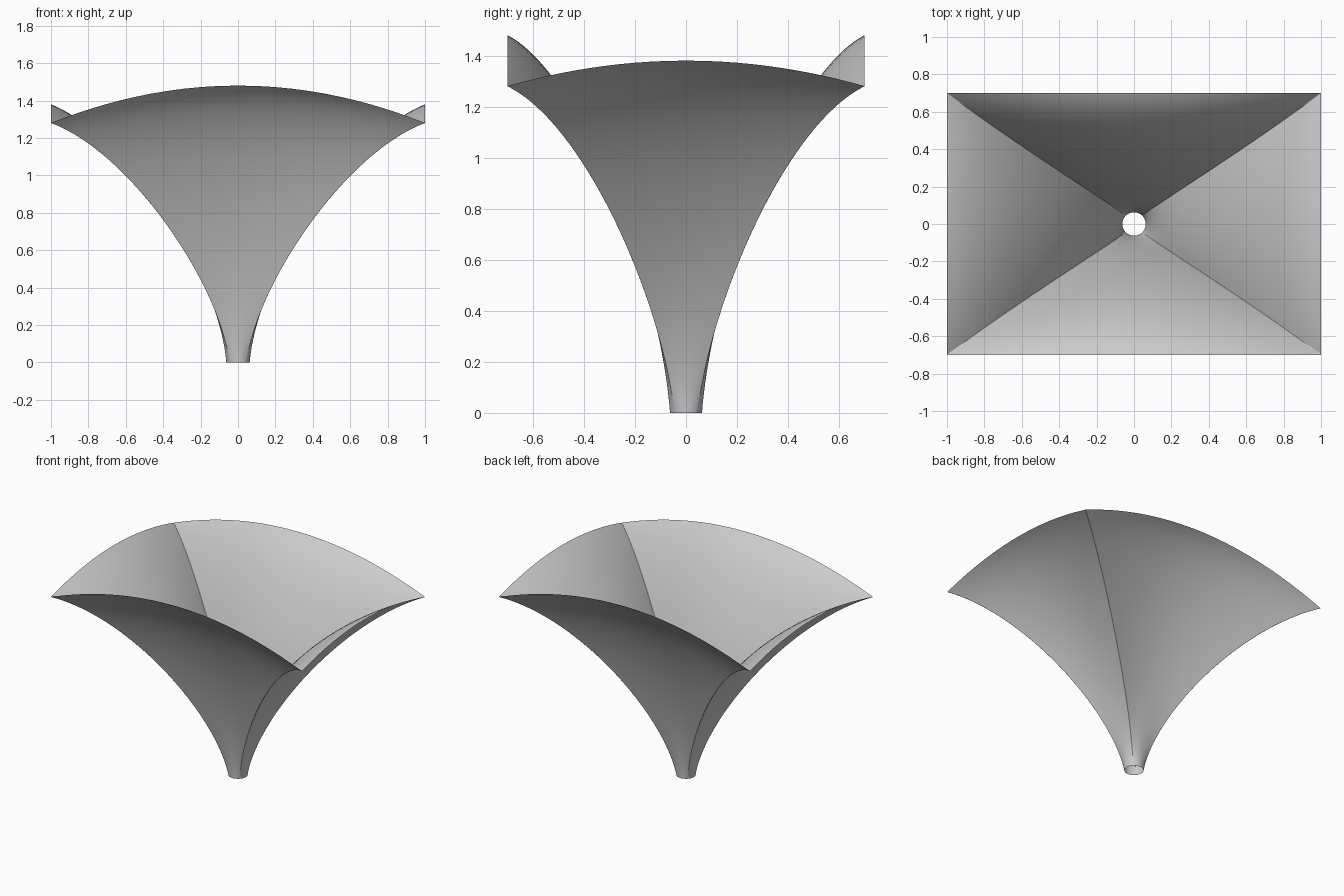
import bpy, bmesh, math
from mathutils import Vector

cube = bpy.data.objects.get("Cube")
if cube:
    bpy.data.objects.remove(cube, do_unlink=True)

SEGS, ROWS = 32, 40
HALF_X, HALF_Y = 1.0, 0.7
BASE_R, CORNER_Z = 0.0625, 1.28
# Control points (x, y, z) of the corner crease between foot and rim
CORNER_LOW, CORNER_HIGH = Vector((0.11, 0.10, 0.45)), Vector((0.59, 0.395, 1.13))

grey = bpy.data.materials.new("light_grey")
grey.use_nodes = True
grey.diffuse_color = (0.6, 0.6, 0.6, 1)
grey.node_tree.nodes["Principled BSDF"].inputs["Base Color"].default_value = (0.6, 0.6, 0.6, 1)


def control(s, middle, corner):
    """Blend a control point from the panel middle (out, z) to its corner (along, out, z)."""
    out = middle[0] + (corner[1] - middle[0]) * s * s
    z = middle[1] + (corner[2] - middle[1]) * s * s
    return Vector((corner[0] * s, -out, z))


def panel_point(s, t, along, out, arch, low, high, corner_low, corner_high):
    """Point on a flared panel facing -y: s runs across (-1..1), t runs up (0..1)."""
    angle = s * math.pi / 4
    foot = Vector((BASE_R * math.sin(angle), -BASE_R * math.cos(angle), 0))
    rim = control(s, (out, CORNER_Z + arch), (along, out, CORNER_Z))
    u = 1 - t
    return (foot * u ** 3 + control(s, low, corner_low) * 3 * t * u * u
            + control(s, high, corner_high) * 3 * t * t * u + rim * t ** 3)


# Four curved panels, from a round foot to a rectangular arched rim
panels = [
    (0, (HALF_X, HALF_Y, 0.20, (0.10, 0.50), (0.405, 1.33), CORNER_LOW, CORNER_HIGH)),
    (1, (HALF_Y, HALF_X, 0.10, (0.10, 0.475), (0.60, 1.22), CORNER_LOW.yxz, CORNER_HIGH.yxz)),
]
bm = bmesh.new()
for quarter, shape in panels:
    for turn in (quarter, quarter + 2):
        c, n = ((1, 0), (0, 1), (-1, 0), (0, -1))[turn]
        grid = []
        for j in range(ROWS + 1):
            row = []
            for i in range(SEGS + 1):
                # Columns crowd towards the creases to keep them crisp
                s = math.sin(math.pi * (i / SEGS - 0.5))
                p = panel_point(s, j / ROWS, *shape)
                row.append(bm.verts.new((c * p.x - n * p.y, n * p.x + c * p.y, p.z)))
            grid.append(row)
        for j in range(ROWS):
            for i in range(SEGS):
                bm.faces.new((grid[j][i], grid[j][i + 1], grid[j + 1][i + 1], grid[j + 1][i]))

# Join the panels along their corner creases
bmesh.ops.remove_doubles(bm, verts=bm.verts, dist=0.00001)
for face in bm.faces:
    face.smooth = True
mesh = bpy.data.meshes.new("flared_funnel")
bm.to_mesh(mesh)
bm.free()
mesh.materials.append(grey)

funnel = bpy.data.objects.new("flared_funnel", mesh)
bpy.context.collection.objects.link(funnel)
